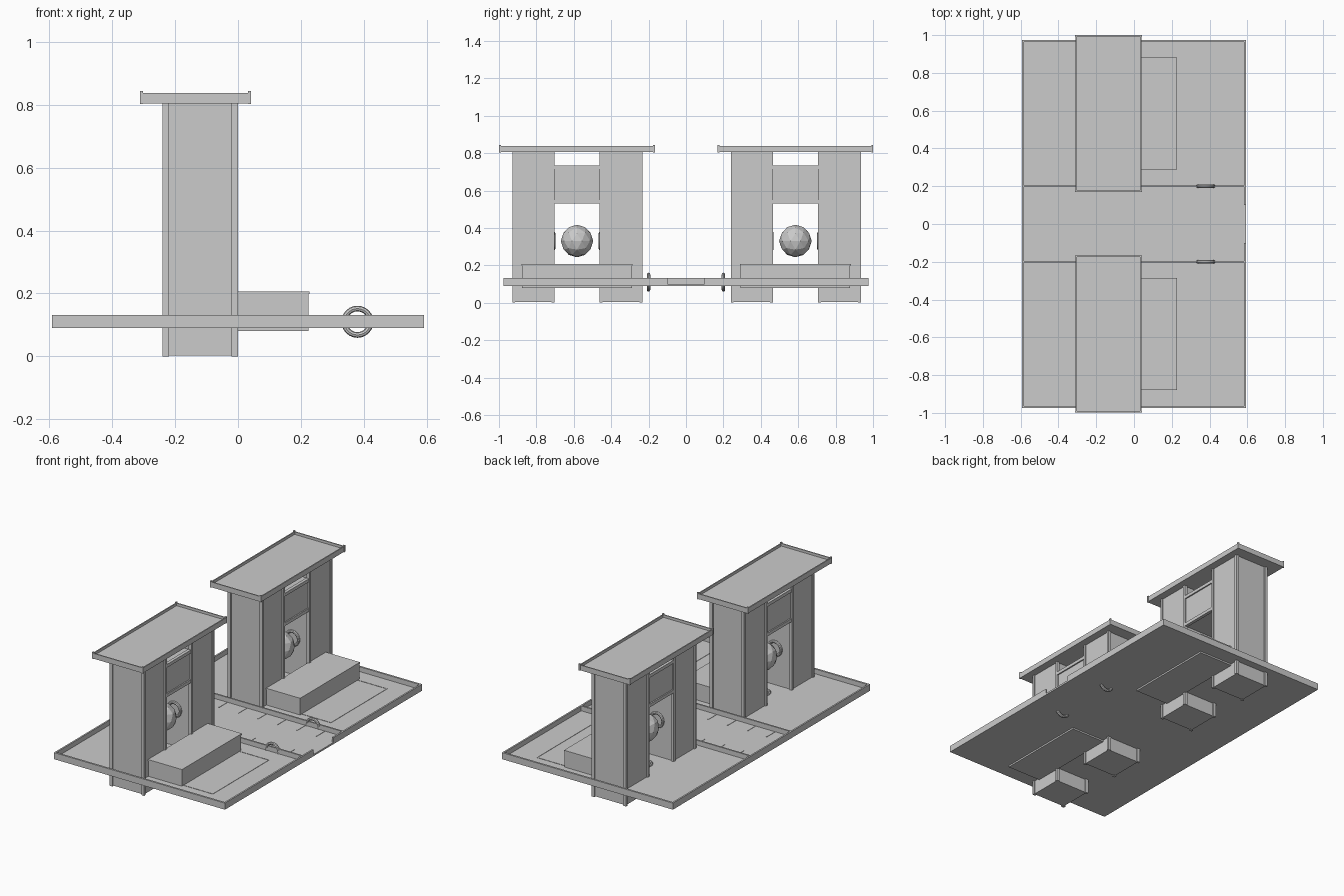
import bpy
from math import pi

if "Cube" in bpy.data.objects:
    bpy.data.objects.remove(bpy.data.objects["Cube"])


def box(name, x0, x1, y0, y1, z0, z1):
    bpy.ops.mesh.primitive_cube_add(size=1, location=((x0 + x1) / 2, (y0 + y1) / 2, (z0 + z1) / 2))
    ob = bpy.context.object
    ob.name = name
    ob.scale = (x1 - x0, y1 - y0, z1 - z0)
    bpy.ops.object.transform_apply(location=False, rotation=False, scale=True)
    return ob


def ring(name, loc, rot=(0, 0, 0)):
    bpy.ops.mesh.primitive_torus_add(major_radius=0.042, minor_radius=0.009, major_segments=24,
                                     minor_segments=8, location=loc, rotation=rot)
    bpy.context.object.name = name
    bpy.ops.object.shade_smooth_by_angle()


def post(y0, y1):
    # Recessed core with four corner trims
    box("post_core", -0.232, -0.008, y0 + 0.008, y1 - 0.008, 0.003, 0.81)
    for xa in (-0.24, -0.02):
        for ya in (y0, y1 - 0.015):
            box("post_corner_trim", xa, xa + 0.02, ya, ya + 0.015, 0, 0.808)


def rim(name, x0, x1, y0, y1, z0, z1, t):
    box(name, x0, x1, y0, y0 + t, z0, z1)
    box(name, x0, x1, y1 - t, y1, z0, z1)
    box(name, x0, x0 + t, y0 + t, y1 - t, z0, z1)
    box(name, x1 - t, x1, y0 + t, y1 - t, z0, z1)


# Floor plate and low walls, with an entrance gap on the right side
box("floor_plate", -0.592, 0.592, -0.975, 0.975, 0.09, 0.101)
box("back_wall", -0.592, -0.582, -0.975, 0.975, 0.09, 0.131)
for s in (-1, 1):
    a, b = sorted((s * 0.975, s * 0.963))
    box("end_wall", -0.582, 0.582, a, b, 0.09, 0.131)
    a, b = sorted((s * 0.1, s * 0.975))
    box("entrance_wall", 0.582, 0.592, a, b, 0.09, 0.131)
    box("corridor_wall", -0.582, 0.582, s * 0.2 - 0.005, s * 0.2 + 0.005, 0.09, 0.131)
    ring("wall_ring", (0.38, s * 0.2, 0.11), (pi / 2, 0, 0))
    # Corridor floor ticks
    for i in range(8):
        x = -0.48 + i * 0.135
        box("floor_tick", x - 0.003, x + 0.003, s * 0.15 - 0.04, s * 0.15 + 0.04, 0.098, 0.103)

# Two matching gateway units
for c in (-0.583, 0.585):
    post(c - 0.345, c - 0.121)
    post(c + 0.121, c + 0.35)
    # Cross beam between the posts
    box("beam_core", -0.23, -0.01, c - 0.13, c + 0.13, 0.535, 0.73)
    for xa in (-0.238, -0.022):
        for za in (0.53, 0.715):
            box("beam_rail", xa, xa + 0.02, c - 0.125, c + 0.125, za, za + 0.02)
    # Roof tray with corner pegs
    box("roof_slab", -0.31, 0.04, c - 0.415, c + 0.415, 0.805, 0.822)
    rim("roof_rim", -0.31, 0.04, c - 0.415, c + 0.415, 0.805, 0.838, 0.007)
    for xa in (-0.312, 0.032):
        for ya in (c - 0.416, c + 0.406):
            box("roof_peg", xa, xa + 0.01, ya, ya + 0.01, 0.803, 0.844)
    # Floating faceted ball and the rings around it
    bpy.ops.mesh.primitive_ico_sphere_add(subdivisions=2, radius=0.087, location=(-0.12, c, 0.33))
    bpy.context.object.name = "ball"
    ring("floor_ring", (-0.12, c, 0.103))
    for s in (-1, 1):
        ring("post_ring", (-0.12, c + s * 0.125, 0.33), (pi / 2, 0, 0))
    # Bench with a thin lid, and the floor marking in front of it
    box("bench", -0.01, 0.225, c - 0.293, c + 0.293, 0.08, 0.2)
    box("bench_lid", -0.01, 0.228, c - 0.296, c + 0.296, 0.198, 0.207)
    rim("floor_marking", 0.2, 0.43, c - 0.28, c + 0.28, 0.098, 0.103, 0.005)
